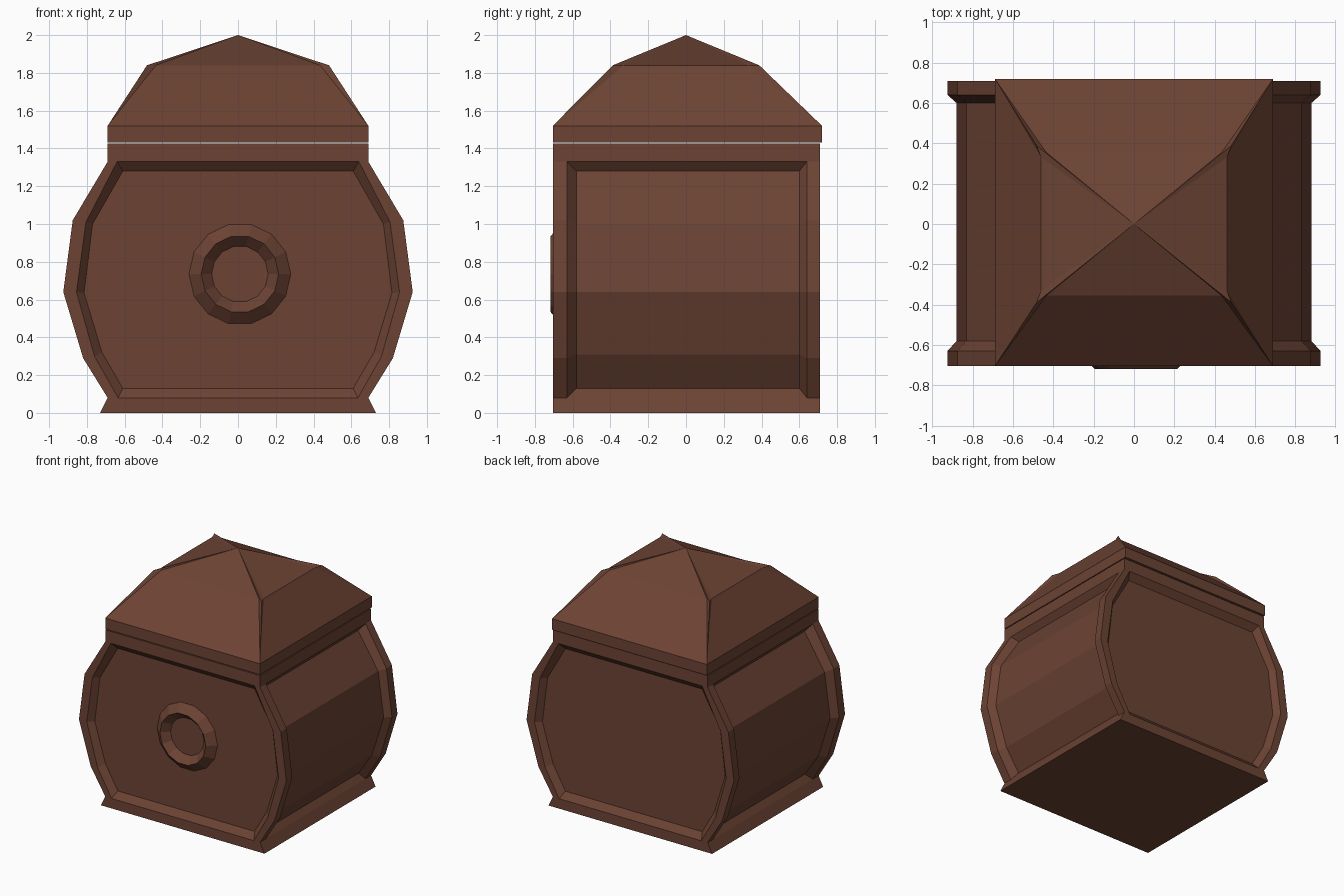
import bpy, bmesh
from math import sin, cos, tau

if "Cube" in bpy.data.objects:
    bpy.data.objects.remove(bpy.data.objects["Cube"], do_unlink=True)

brown = bpy.data.materials.new("dark brown wood")
brown.use_nodes = True
color = (0.15, 0.056, 0.034, 1)
brown.diffuse_color = color
bsdf = brown.node_tree.nodes["Principled BSDF"]
bsdf.inputs["Base Color"].default_value = color
bsdf.inputs["Roughness"].default_value = 0.8


def finish(bm, name):
    bmesh.ops.remove_doubles(bm, verts=bm.verts, dist=0.0005)
    bmesh.ops.recalc_face_normals(bm, faces=bm.faces)
    mesh = bpy.data.meshes.new(name)
    bm.to_mesh(mesh)
    bm.free()
    mesh.materials.append(brown)
    obj = bpy.data.objects.new(name, mesh)
    bpy.context.collection.objects.link(obj)
    return obj


def stitch(bm, a, b):
    """Join two closed rings of vertices with quads."""
    n = len(a)
    for i in range(n):
        j = (i + 1) % n
        bm.faces.new((a[i], a[j], b[j], b[i]))


# Half profiles (x, z), bottom to top; repeated points are welded later
foot, sill, eave, top = (0.73, 0), (0.69, 0.08), (0.69, 1.33), (0.69, 1.425)
outer = [foot, sill, sill, (0.82, 0.29), (0.925, 0.64), (0.875, 1.02), eave, eave, top]
core = [foot, sill, (0.655, 0.13), (0.775, 0.31), (0.88, 0.64), (0.83, 1.0),
        (0.65, 1.28), eave, top]
opening = [(0.635, 0.08)] * 3 + [(0.76, 0.30), (0.855, 0.64), (0.805, 1.01)] + [(0.64, 1.33)] * 3
panel = [(0.61, 0.13)] * 3 + [(0.72, 0.32), (0.815, 0.635), (0.77, 1.0)] + [(0.61, 1.28)] * 3

# Body: loft from the front panel, over the rims and side recess, to the back panel
bm = bmesh.new()
stations = [(-0.66, panel), (-0.705, opening), (-0.705, outer), (-0.63, outer), (-0.58, core),
            (0.60, core), (0.64, outer), (0.71, outer), (0.71, opening), (0.665, panel)]
rings = []
for y, half in stations:
    loop = half + [(-x, z) for x, z in reversed(half)]
    rings.append([bm.verts.new((x, y, z)) for x, z in loop])
for a, b in zip(rings, rings[1:]):
    stitch(bm, a, b)
bm.faces.new(rings[0])
bm.faces.new(rings[-1])
finish(bm, "barrel_body")

# Lid: straight band, sloping sides with corner ribs, shallow pyramid on top
bm = bmesh.new()
corners = [(1, 1), (-1, 1), (-1, -1), (1, -1)]


def lid_ring(z):
    return [bm.verts.new((0.69 * sx, 0.72 if sy > 0 else -0.705, z)) for sx, sy in corners]


bottom, shoulder = lid_ring(1.432), lid_ring(1.52)
bm.faces.new(bottom)
stitch(bm, bottom, shoulder)
apex = bm.verts.new((0, 0, 2))
ribs = []
for i, (sx, sy) in enumerate(corners):
    rib = [bm.verts.new((x * sx, y * sy, 1.84)) for x, y in ((0.46, 0.33), (0.482, 0.388), (0.435, 0.355))]
    if sx * sy < 0:
        rib.reverse()
    for a, b in zip(rib, rib[1:]):
        bm.faces.new((shoulder[i], a, b))
        bm.faces.new((apex, a, b))
    ribs.append(rib)
for i in range(4):
    j = (i + 1) % 4
    a, b = ribs[i][2], ribs[j][0]
    bm.faces.new((shoulder[i], shoulder[j], b, a))
    bm.faces.new((apex, a, b))
finish(bm, "lid")

# Ridged ring on the front panel
bm = bmesh.new()
sides = 14
section = [(0.275, -0.655), (0.205, -0.718), (0.145, -0.655)]
loops = [[bm.verts.new((0.01 + r * cos(tau * i / sides), y, 0.735 + r * sin(tau * i / sides)))
          for i in range(sides)] for r, y in section]
for a, b in zip(loops, loops[1:] + loops[:1]):
    stitch(bm, a, b)
finish(bm, "front_ring")
